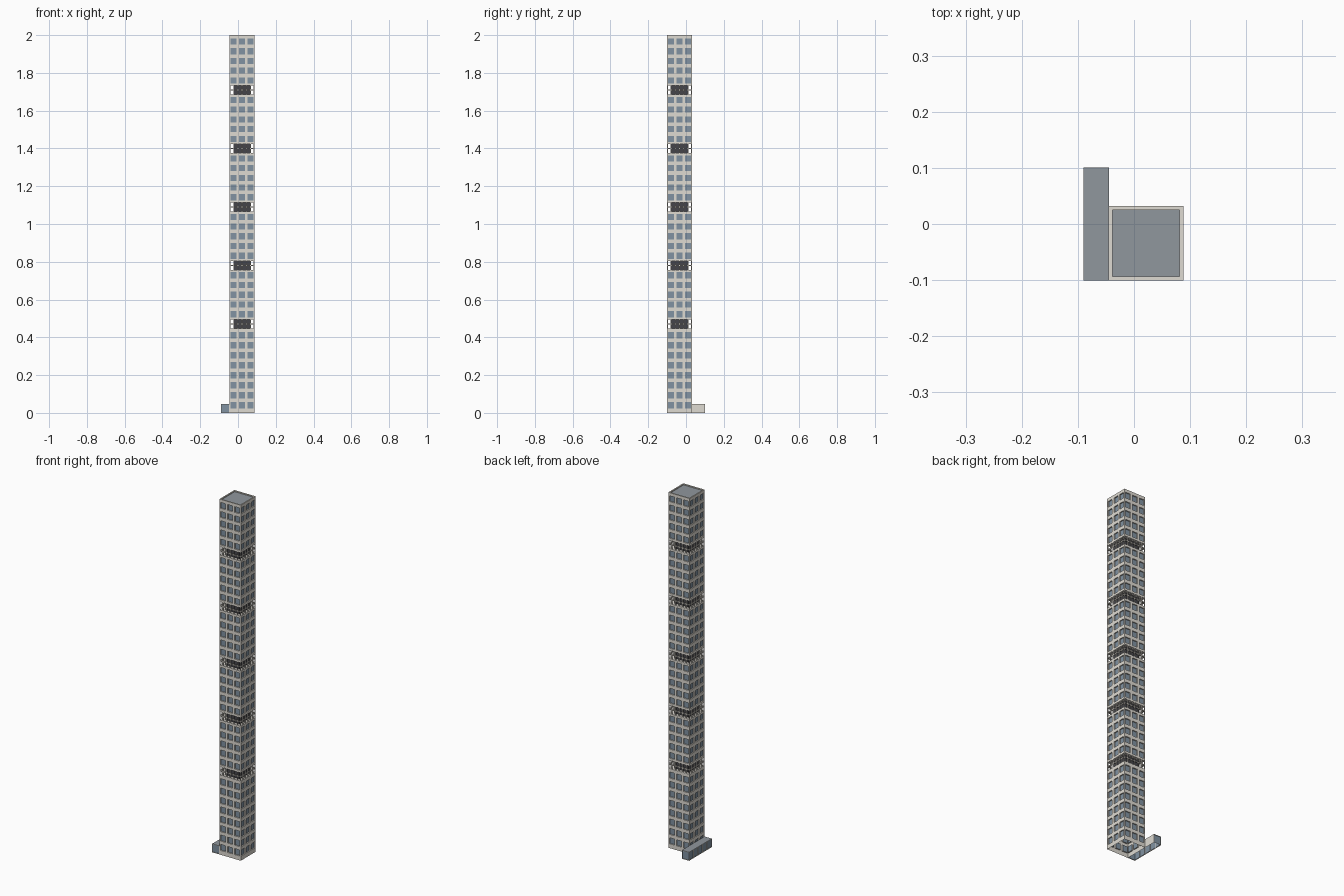
import bpy, bmesh
from mathutils import Vector

if "Cube" in bpy.data.objects:
    bpy.data.objects.remove(bpy.data.objects["Cube"])

def mat(name, r, g, b):
    m = bpy.data.materials.new(name)
    m.diffuse_color = (r, g, b, 1)
    m.use_nodes = True
    m.node_tree.nodes["Principled BSDF"].inputs["Base Color"].default_value = m.diffuse_color
    return m

WALL = mat("pale_concrete", 0.74, 0.71, 0.65)
GLASS = mat("blue_glass", 0.22, 0.29, 0.36)
ROOF = mat("roof_grey", 0.28, 0.31, 0.34)
DARK = mat("dark_core", 0.06, 0.06, 0.07)
MATS = [WALL, GLASS, ROOF, DARK]

X0, X1, Y0, Y1 = -0.045, 0.088, -0.101, 0.032
W = X1 - X0
H = 2.0
REC = 0.006      # window recess
PITCH = 0.0516   # storey height
UP = Vector((0, 0, 1))

# four tower sides: corner, horizontal direction, inward direction
SIDES = [((X0, Y0, 0), (1, 0, 0), (0, 1, 0)),
         ((X1, Y0, 0), (0, 1, 0), (-1, 0, 0)),
         ((X1, Y1, 0), (-1, 0, 0), (0, -1, 0)),
         ((X0, Y1, 0), (0, -1, 0), (1, 0, 0))]

def quad(bm, pts, m=0):
    f = bm.faces.new([bm.verts.new(p) for p in pts])
    f.material_index = m

def finish(bm, name):
    bmesh.ops.remove_doubles(bm, verts=bm.verts, dist=1e-5)
    me = bpy.data.meshes.new(name)
    bm.to_mesh(me)
    bm.free()
    for m in MATS:
        me.materials.append(m)
    ob = bpy.data.objects.new(name, me)
    bpy.context.collection.objects.link(ob)
    return ob

def pane(bm, side, u0, u1, z0, z1, mu, mz, depth, back=1):
    """Framed opening: border ring, reveals and an optional recessed pane."""
    o, d, n = (Vector(v) for v in side)
    def ring(a, b, e):
        return [o + d * u + UP * z + n * e for u, z in
                ((u0 + a, z0 + b), (u1 - a, z0 + b), (u1 - a, z1 - b), (u0 + a, z1 - b))]
    r = [ring(0, 0, 0), ring(mu, mz, 0), ring(mu, mz, depth)]
    for p, q in zip(r, r[1:]):
        for i in range(4):
            j = (i + 1) % 4
            quad(bm, (p[i], p[j], q[j], q[i]))
    if back is not None:
        quad(bm, r[2], back)

def strip(bm, side, z0, z1):
    o, d, n = (Vector(v) for v in side)
    quad(bm, (o + UP * z0, o + d * W + UP * z0, o + d * W + UP * z1, o + UP * z1))

def slab(bm, z, m=0, e=0.0):
    quad(bm, ((X0 + e, Y0 + e, z), (X1 - e, Y0 + e, z),
              (X1 - e, Y1 - e, z), (X0 + e, Y1 - e, z)), m)

def window_block(name, z0, z1, rows, ws, we):
    """Windowed shaft from z0 to z1; window rows fill ws..we."""
    bm = bmesh.new()
    ph, pw = (we - ws) / rows, W / 3
    for s in SIDES:
        for r in range(rows):
            for c in range(3):
                pane(bm, s, c * pw, (c + 1) * pw, ws + r * ph, ws + (r + 1) * ph,
                     0.0065, 0.0095, REC)
        for a, b in ((z0, ws), (we, z1)):
            if b - a > 1e-4:
                strip(bm, s, a, b)
    if z0 > 0:
        slab(bm, z0)
    if z1 < H:
        slab(bm, z1)
    else:
        # parapet rim and sunken roof
        def ring(e, z):
            return [(X0 + e, Y0 + e, z), (X1 - e, Y0 + e, z),
                    (X1 - e, Y1 - e, z), (X0 + e, Y1 - e, z)]
        r = [ring(0, H), ring(0.007, H), ring(0.007, H - 0.005)]
        for p, q in zip(r, r[1:]):
            for i in range(4):
                j = (i + 1) % 4
                quad(bm, (p[i], p[j], q[j], q[i]))
        slab(bm, H - 0.005, 2, 0.007)
    finish(bm, name)

def open_band(name, z0, z1):
    """Open lattice storey with a dark core behind it."""
    bm = bmesh.new()
    pw, ph = W / 6, (z1 - z0) / 2
    for s in SIDES:
        for r in range(2):
            for c in range(6):
                pane(bm, s, c * pw, (c + 1) * pw, z0 + r * ph, z0 + (r + 1) * ph,
                     0.0022, 0.0026, 0.005, None)
    finish(bm, name + "_lattice")
    bm = bmesh.new()
    e = pw
    a = [(X0 + e, Y0 + e), (X1 - e, Y0 + e), (X1 - e, Y1 - e), (X0 + e, Y1 - e)]
    for i in range(4):
        p, q = a[i], a[(i + 1) % 4]
        quad(bm, ((*p, z0), (*q, z0), (*q, z1), (*p, z1)), 3)
    finish(bm, name + "_core")

# tower shaft: a tall base block, then five band + block repeats
BASE, STEP = 0.445, 0.3095
window_block("shaft_base", 0, BASE, 8, 0.015, 0.438)
for k in range(5):
    z = BASE + k * STEP
    top = H if k == 4 else z + STEP
    open_band(f"open_storey_{k + 1}", z, z + PITCH)
    window_block(f"shaft_block_{k + 1}", z + PITCH, top, 5, z + PITCH, z + PITCH * 6 - 0.0005)

# low side wing: glazed on three sides, plain wall towards the tower
bm = bmesh.new()
L, R, F, B, T = -0.09, X0, Y0, 0.101, 0.048
n = 5
step = (B - F) / n
left = ((L, B, 0), (0, -1, 0), (1, 0, 0))
for i in range(n):
    pane(bm, left, i * step, (i + 1) * step, 0, T, 0.002, 0.003, 0.002)
for s in (((L, F, 0), (1, 0, 0), (0, 1, 0)), ((R, B, 0), (-1, 0, 0), (0, -1, 0))):
    pane(bm, s, 0, R - L, 0, T, 0.002, 0.003, 0.002)
quad(bm, ((R, Y1, 0), (R, B, 0), (R, B, T), (R, Y1, T)))
quad(bm, ((L, F, T), (R, F, T), (R, B, T), (L, B, T)), 2)
finish(bm, "side_wing")
